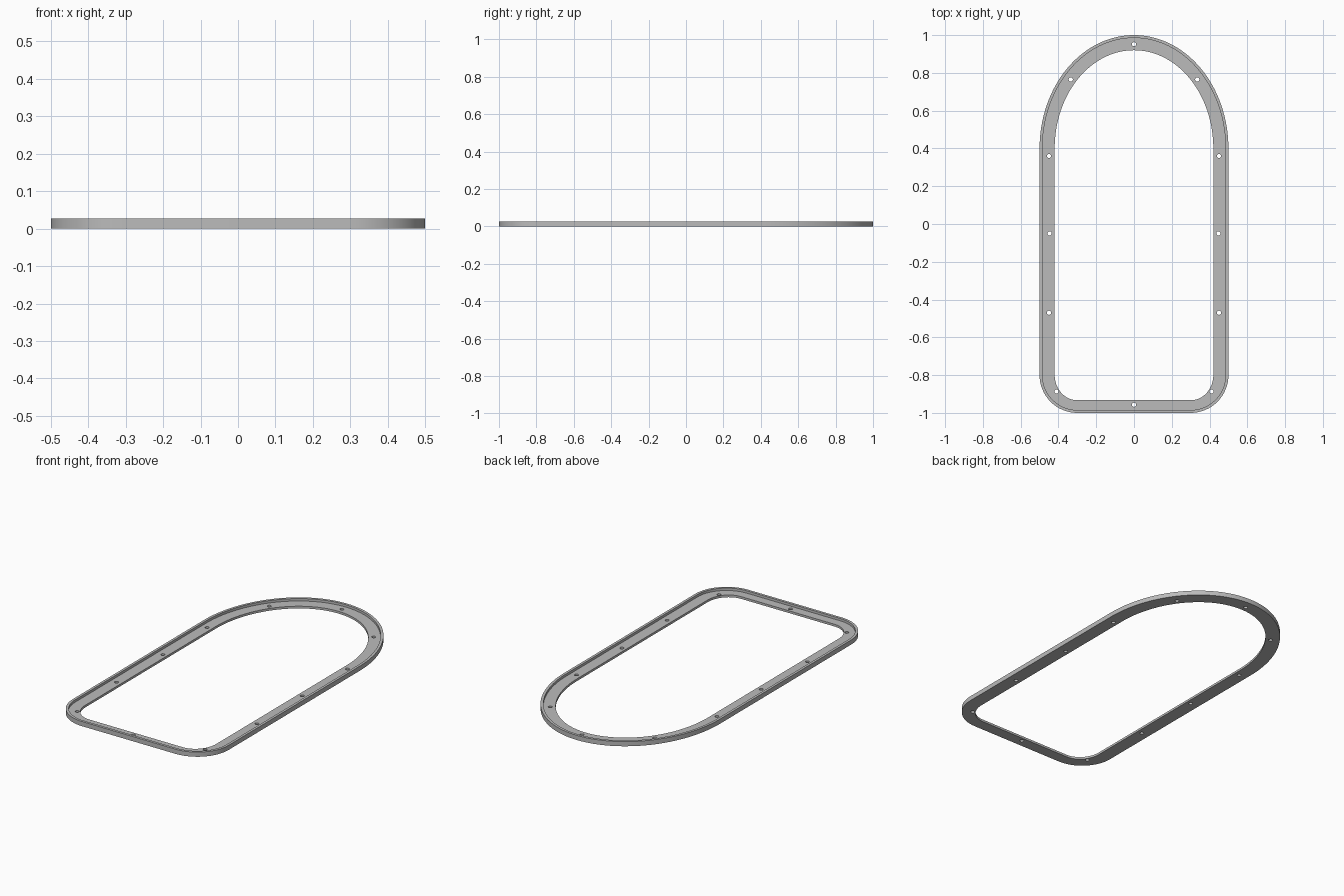
import bpy, bmesh
from math import cos, sin, pi

HEIGHT, FLANGE = 0.027, 0.013
HOLE_RADIUS = 0.011

cube = bpy.data.objects.get("Cube")
if cube:
    bpy.data.objects.remove(cube, do_unlink=True)

grey = bpy.data.materials.new("plain grey")
grey.use_nodes = True
grey.diffuse_color = (0.5, 0.5, 0.5, 1)
grey.node_tree.nodes["Principled BSDF"].inputs["Base Color"].default_value = (0.5, 0.5, 0.5, 1)


def arc(cx, cy, rx, ry, start, end, steps):
    angles = [start + (end - start) * i / steps for i in range(steps + 1)]
    return [(cx + rx * cos(a), cy + ry * sin(a)) for a in angles]


def outline(inset, bottom_inset):
    """Half ellipse at the back, rounded corners at the front."""
    rx, ry = 0.2 - inset, 0.2 - bottom_inset
    return (arc(0, 0.4, 0.5 - inset, 0.6 - inset, 0, pi, 64)
            + arc(-0.3, -0.8, rx, ry, pi, 1.5 * pi, 16)
            + arc(0.3, -0.8, rx, ry, 1.5 * pi, 2 * pi, 16))


def finish(name, bm):
    bmesh.ops.recalc_face_normals(bm, faces=bm.faces)
    mesh = bpy.data.meshes.new(name)
    bm.to_mesh(mesh)
    bm.free()
    mesh.materials.append(grey)
    obj = bpy.data.objects.new(name, mesh)
    bpy.context.collection.objects.link(obj)
    return obj


# Frame: L-shaped section with a raised outer lip, swept round the outline
outer, lip, inner = outline(0, 0), outline(0.015, 0.015), outline(0.08, 0.067)
section = [(outer, 0), (outer, HEIGHT), (lip, HEIGHT),
           (lip, FLANGE), (inner, FLANGE), (inner, 0)]
bm = bmesh.new()
rings = [[bm.verts.new((x, y, z)) for x, y in path] for path, z in section]
for k, ring in enumerate(rings):
    following = rings[(k + 1) % len(rings)]
    for i in range(len(ring)):
        bm.faces.new((ring[i - 1], ring[i], following[i], following[i - 1]))
frame = finish("gasket_frame", bm)

# Screw holes, mirrored left and right
side_holes = [(0.335, 0.765), (0.45, 0.36), (0.447, -0.05), (0.45, -0.47), (0.41, -0.887)]
holes = [(0, 0.952), (0, -0.957)] + [(s * x, y) for x, y in side_holes for s in (1, -1)]
bm = bmesh.new()
for x, y in holes:
    made = bmesh.ops.create_cone(bm, cap_ends=True, segments=20, radius1=HOLE_RADIUS,
                                 radius2=HOLE_RADIUS, depth=0.1)
    bmesh.ops.translate(bm, verts=made["verts"], vec=(x, y, 0))
cutter = finish("screw_hole_cutter", bm)
cutter.hide_render = True

cut = frame.modifiers.new("screw holes", "BOOLEAN")
cut.operation = "DIFFERENCE"
cut.solver = "EXACT"
cut.object = cutter
bpy.ops.object.select_all(action="DESELECT")
bpy.context.view_layer.objects.active = frame
frame.select_set(True)
bpy.ops.object.modifier_apply(modifier=cut.name)
bpy.data.objects.remove(cutter, do_unlink=True)

# Smooth curves, sharp edges
bpy.ops.object.shade_smooth_by_angle(angle=pi / 6)
